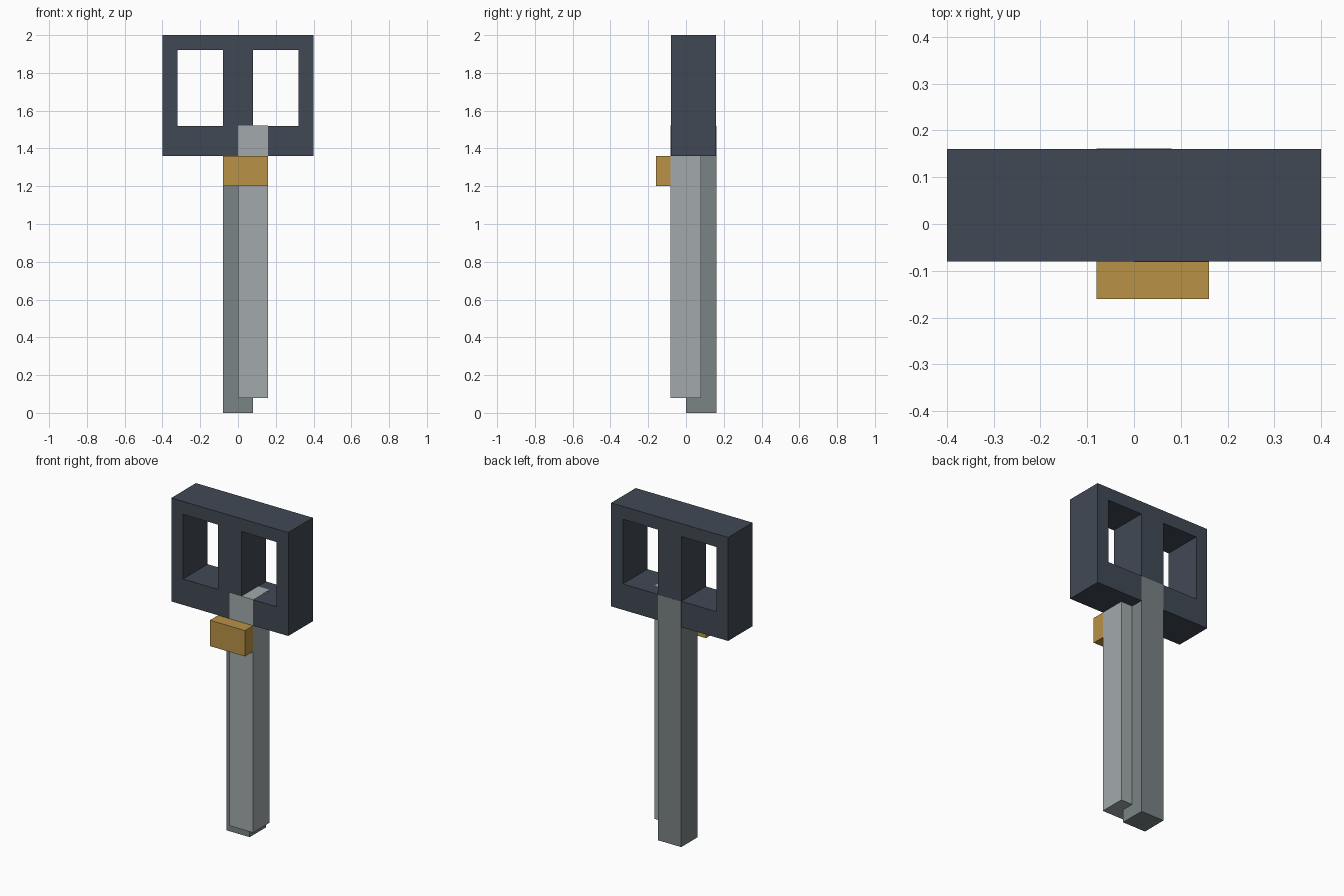
import bpy
import bmesh
from mathutils import Vector

default = bpy.data.objects.get("Cube")
if default:
    bpy.data.objects.remove(default, do_unlink=True)


def material(name, srgb):
    rgb = [((c / 255 + 0.055) / 1.055) ** 2.4 for c in srgb]
    mat = bpy.data.materials.new(name)
    mat.use_nodes = True
    mat.diffuse_color = (*rgb, 1)
    mat.node_tree.nodes["Principled BSDF"].inputs["Base Color"].default_value = (*rgb, 1)
    return mat


slate = material("dark slate", (65, 73, 84))
light_grey = material("light grey", (162, 170, 171))
mid_grey = material("mid grey", (122, 131, 133))
gold = material("gold", (186, 146, 70))


def add_object(name, bm, mat):
    bmesh.ops.recalc_face_normals(bm, faces=bm.faces)
    mesh = bpy.data.meshes.new(name)
    bm.to_mesh(mesh)
    bm.free()
    mesh.materials.append(mat)
    obj = bpy.data.objects.new(name, mesh)
    bpy.context.collection.objects.link(obj)
    return obj


def box(name, low, high, mat):
    low, high = Vector(low), Vector(high)
    bm = bmesh.new()
    bmesh.ops.create_cube(bm, size=1)
    bmesh.ops.scale(bm, vec=high - low, verts=bm.verts)
    bmesh.ops.translate(bm, vec=(low + high) / 2, verts=bm.verts)
    return add_object(name, bm, mat)


# Frame: a grid of cells with the two window cells left out, extruded backwards
columns = (-0.4, -0.32, -0.08, 0.08, 0.32, 0.4)
rows = (1.36, 1.52, 1.92, 2.0)
bm = bmesh.new()
grid = [[bm.verts.new((x, -0.08, z)) for x in columns] for z in rows]
for r in range(len(rows) - 1):
    for c in range(len(columns) - 1):
        if r == 1 and c in (1, 3):
            continue
        bm.faces.new((grid[r][c], grid[r][c + 1], grid[r + 1][c + 1], grid[r + 1][c]))
result = bmesh.ops.extrude_face_region(bm, geom=bm.faces[:], use_keep_orig=True)
moved = [g for g in result["geom"] if isinstance(g, bmesh.types.BMVert)]
bmesh.ops.translate(bm, vec=(0, 0.24, 0), verts=moved)
add_object("window_frame", bm, slate)

# Two overlapping bars, a hair proud of the frame where they are let into it
PROUD = 0.001
box("front_bar", (0, -0.08 - PROUD, 0.08), (0.16, 0.08, 1.52 + PROUD), light_grey)
box("back_bar", (-0.08, 0, 0), (0.08, 0.16 + PROUD, 1.52 - PROUD), mid_grey)

# Block across the front of the bars
box("front_block", (-0.08, -0.16, 1.2), (0.16, -0.08, 1.36), gold)
